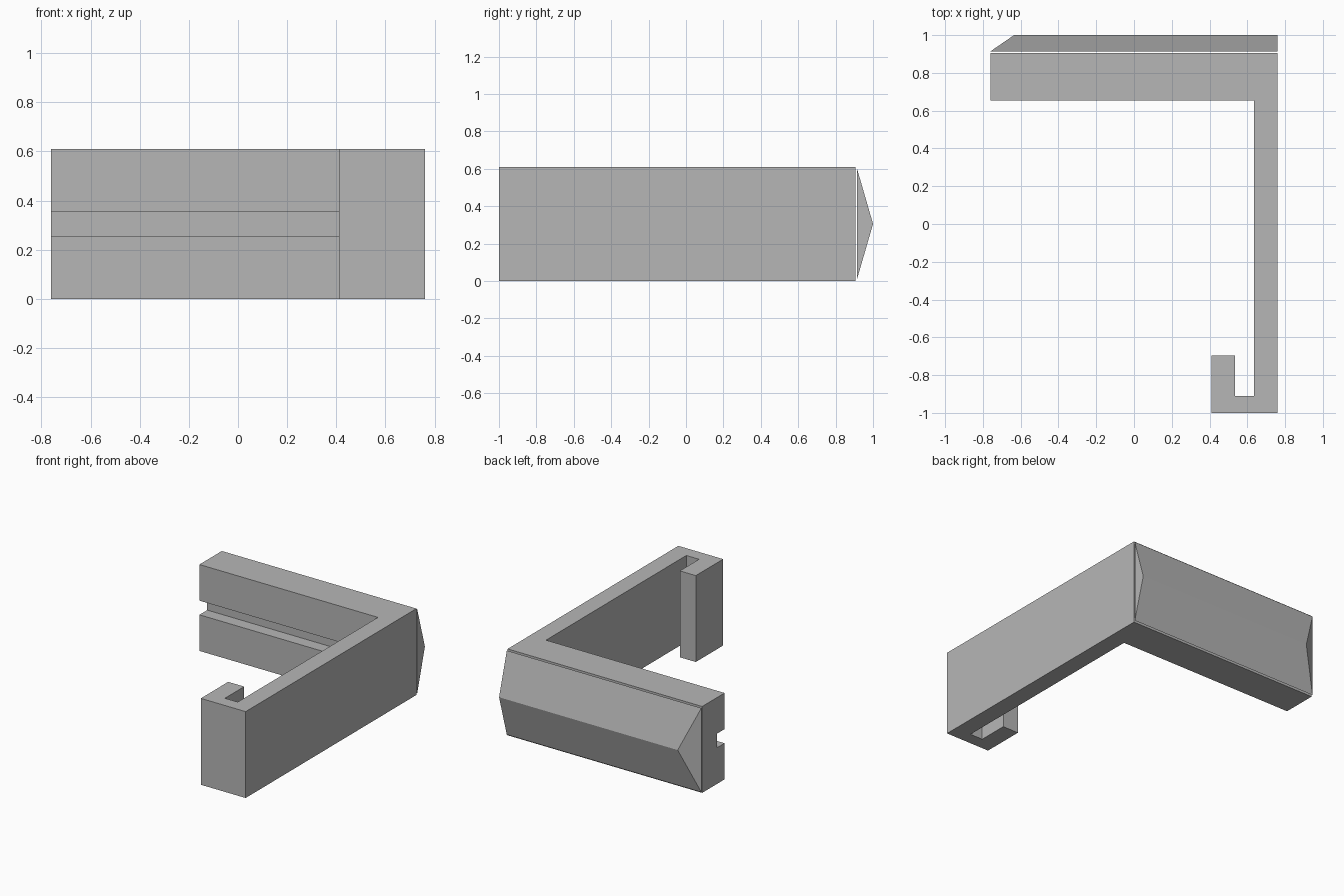
import bpy
import bmesh

if "Cube" in bpy.data.objects:
    bpy.data.objects.remove(bpy.data.objects["Cube"], do_unlink=True)

HEIGHT = 0.61
HALF_X = 0.76
WALL_IN = 0.635      # inner side of the long arm
BAR_FRONT, BAR_BACK = 0.655, 0.905

grey = bpy.data.materials.new("plain grey")
grey.use_nodes = True
colour = (0.47, 0.47, 0.47, 1)
grey.diffuse_color = colour
grey.node_tree.nodes["Principled BSDF"].inputs["Base Color"].default_value = colour


def finish(name, bm):
    """Turn a bmesh into a grey object with outward normals."""
    bmesh.ops.recalc_face_normals(bm, faces=bm.faces[:])
    mesh = bpy.data.meshes.new(name)
    bm.to_mesh(mesh)
    bm.free()
    mesh.materials.append(grey)
    obj = bpy.data.objects.new(name, mesh)
    bpy.context.collection.objects.link(obj)
    return obj


def extrude_profile(name, points, offset):
    """Extrude a closed outline of 3D points along an offset."""
    bm = bmesh.new()
    face = bm.faces.new([bm.verts.new(p) for p in points])
    new = bmesh.ops.extrude_face_region(bm, geom=[face])["geom"]
    verts = [v for v in new if isinstance(v, bmesh.types.BMVert)]
    bmesh.ops.translate(bm, verts=verts, vec=offset)
    return finish(name, bm)


# Hooked arm and back bar as one outline
outline = [
    (HALF_X, -1), (HALF_X, BAR_BACK), (-HALF_X, BAR_BACK), (-HALF_X, BAR_FRONT),
    (WALL_IN, BAR_FRONT), (WALL_IN, -0.91), (0.535, -0.91), (0.535, -0.695),
    (0.41, -0.695), (0.41, -1),
]
bracket = extrude_profile("hooked_bracket", [(x, y, 0) for x, y in outline], (0, 0, HEIGHT))

# Groove along the front of the back bar
groove = [(-1, y, z) for y, z in ((0.55, 0.255), (0.742, 0.255), (0.742, 0.355), (0.55, 0.355))]
cutter = extrude_profile("groove_cutter", groove, (1 + WALL_IN, 0, 0))
cutter.hide_render = True
cut = bracket.modifiers.new("groove", "BOOLEAN")
cut.operation = "DIFFERENCE"
cut.solver = "EXACT"
cut.object = cutter
bpy.context.view_layer.objects.active = bracket
bpy.ops.object.modifier_apply(modifier=cut.name)
bpy.data.objects.remove(cutter, do_unlink=True)

# Ridged plate behind the bar, one end sloped
ridge = [(-HALF_X, 0.914, 0.008), (-HALF_X, 1, HEIGHT / 2), (-HALF_X, 0.914, HEIGHT - 0.008)]
plate = extrude_profile("ridged_back_plate", ridge, (2 * HALF_X, 0, 0))
for v in plate.data.vertices:
    if v.co.x < 0 and v.co.y > 0.95:
        v.co.x = -WALL_IN
